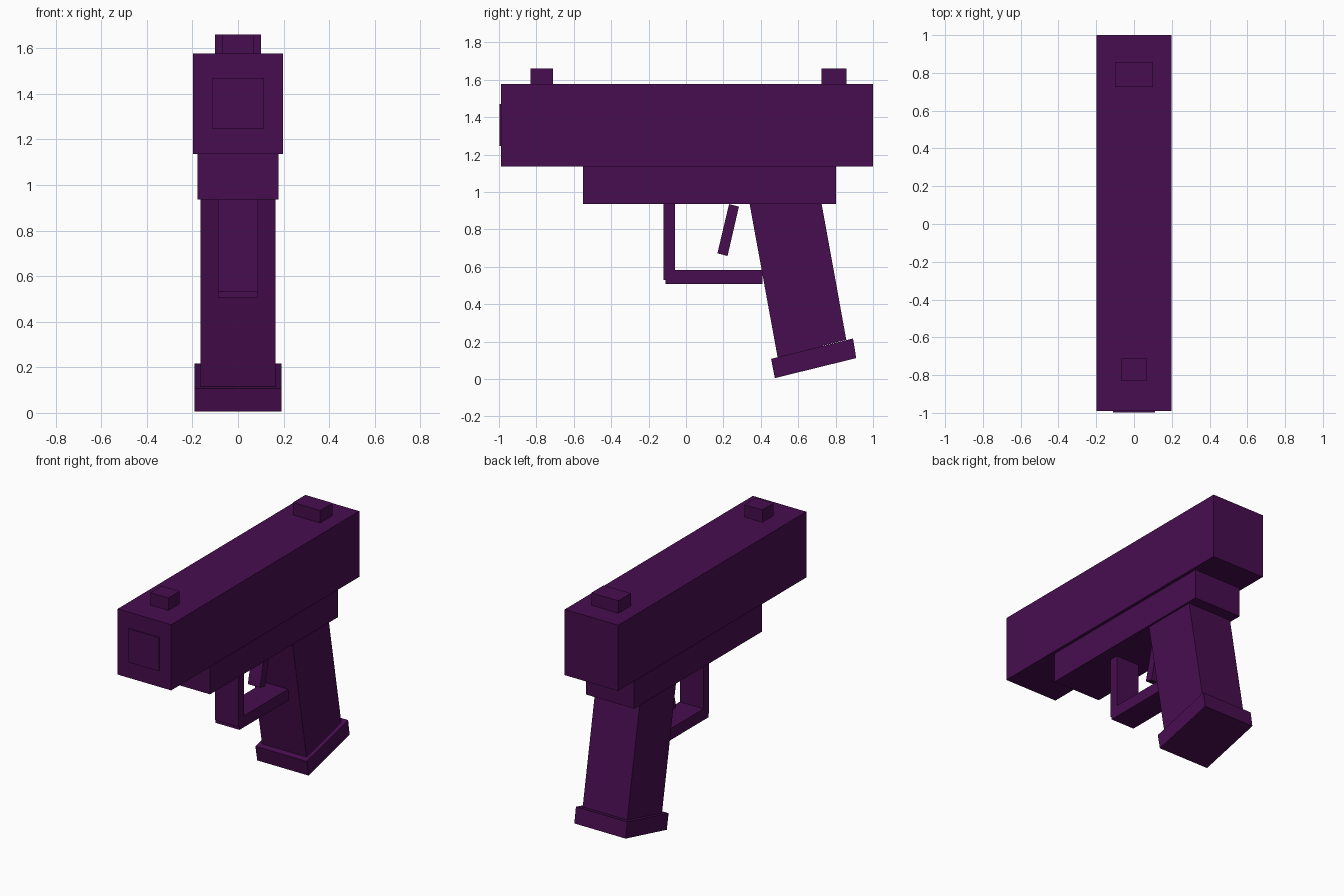
import bpy, bmesh

if "Cube" in bpy.data.objects:
    bpy.data.objects.remove(bpy.data.objects["Cube"])

# Single flat colour
purple = bpy.data.materials.new("dark_purple")
purple.diffuse_color = (0.063, 0.0042, 0.078, 1.0)
purple.use_nodes = True
purple.node_tree.nodes["Principled BSDF"].inputs["Base Color"].default_value = purple.diffuse_color


def prism(name, profile, half):
    """Extrude a side profile of (y, z) points across x by +-half."""
    bm = bmesh.new()
    face = bm.faces.new([bm.verts.new((-half, y, z)) for y, z in profile])
    side = bmesh.ops.extrude_face_region(bm, geom=[face])
    moved = [v for v in side["geom"] if isinstance(v, bmesh.types.BMVert)]
    bmesh.ops.translate(bm, verts=moved, vec=(2 * half, 0, 0))
    bmesh.ops.recalc_face_normals(bm, faces=bm.faces)
    mesh = bpy.data.meshes.new(name)
    bm.to_mesh(mesh)
    bm.free()
    mesh.materials.append(purple)
    obj = bpy.data.objects.new(name, mesh)
    bpy.context.collection.objects.link(obj)
    return obj


def block(name, y0, y1, z0, z1, half):
    return prism(name, [(y0, z0), (y1, z0), (y1, z1), (y0, z1)], half)


# Upper body, muzzle plate and sights
block("slide", -0.99, 1.0, 1.137, 1.577, 0.198)
block("muzzle_plate", -0.998, -0.99, 1.245, 1.47, 0.112)
block("front_sight", -0.832, -0.712, 1.577, 1.66, 0.067)
block("rear_sight", 0.725, 0.857, 1.577, 1.66, 0.101)

# Lower frame
block("frame", -0.55, 0.802, 0.937, 1.137, 0.178)

# Raked grip with its tilted foot
prism("grip", [(0.49, 0.115), (0.857, 0.21), (0.725, 0.937), (0.34, 0.937)], 0.165)
prism("grip_base", [(0.475, 0.005), (0.91, 0.112), (0.893, 0.217), (0.455, 0.108)], 0.19)

# Trigger guard and trigger
block("guard_post", -0.12, -0.06, 0.53, 0.937, 0.088)
block("guard_bar", -0.11, 0.41, 0.507, 0.583, 0.088)
prism("trigger", [(0.168, 0.672), (0.222, 0.658), (0.283, 0.922), (0.23, 0.935)], 0.045)
